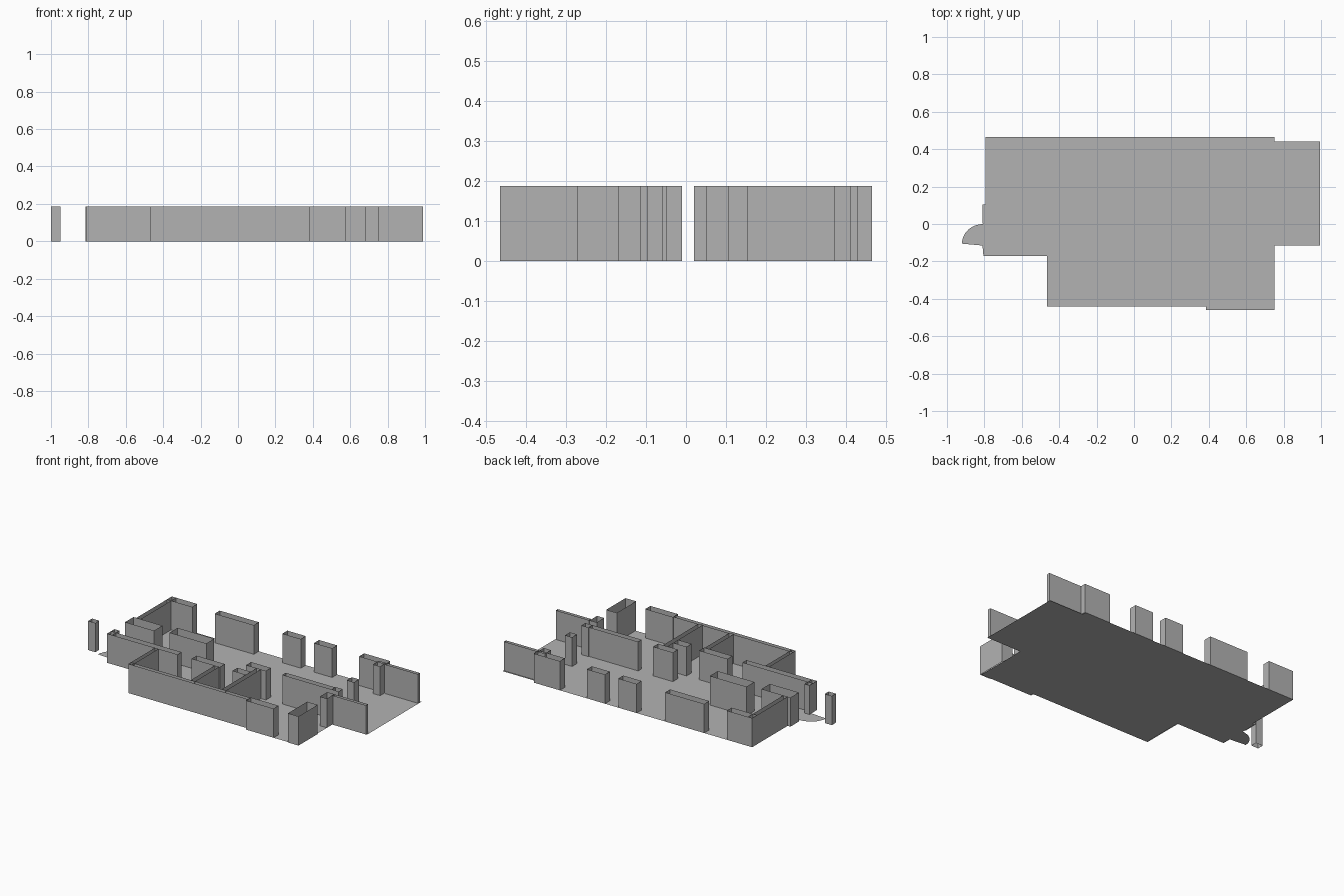
import bpy
import bmesh
import math

old = bpy.data.objects.get("Cube")
if old:
    bpy.data.objects.remove(old, do_unlink=True)

HEIGHT = 0.187

grey = bpy.data.materials.new("plain grey")
grey.use_nodes = True
shade = (0.45, 0.45, 0.45, 1)
grey.diffuse_color = shade
grey.node_tree.nodes["Principled BSDF"].inputs["Base Color"].default_value = shade


def finish(name, bm):
    mesh = bpy.data.meshes.new(name)
    bm.to_mesh(mesh)
    bm.free()
    mesh.materials.append(grey)
    obj = bpy.data.objects.new(name, mesh)
    bpy.context.collection.objects.link(obj)
    return obj


def open_wall(name, x0, x1, y0, y1):
    """Hollow wall block: four upright sides without a cap."""
    bm = bmesh.new()
    corners = [(x0, y0), (x1, y0), (x1, y1), (x0, y1)]
    low = [bm.verts.new((x, y, 0)) for x, y in corners]
    high = [bm.verts.new((x, y, HEIGHT)) for x, y in corners]
    for i in range(len(corners)):
        j = (i + 1) % len(corners)
        bm.faces.new((low[i], low[j], high[j], high[i]))
    return finish(name, bm)


# Floor slab outline, with the rounded door sweep on the right side
sweep = []
for step in range(9):
    angle = math.radians(90 + step * 90 / 8)
    sweep.append((-0.805 + 0.115 * math.cos(angle), -0.105 + 0.105 * math.sin(angle)))
outline = [(-0.795, 0.465), (-0.795, 0.105), (-0.81, 0.105), (-0.81, 0.005)]
outline += sweep
outline += [(-0.81, -0.115), (-0.805, -0.17), (-0.465, -0.17), (-0.465, -0.44),
            (0.385, -0.44), (0.385, -0.46), (0.75, -0.46), (0.75, -0.115),
            (0.995, -0.115), (0.995, 0.44), (0.75, 0.44), (0.75, 0.465)]
bm = bmesh.new()
bm.faces.new([bm.verts.new((x, y, 0)) for x, y in outline])
bmesh.ops.recalc_face_normals(bm, faces=bm.faces)
if bm.faces[:][0].normal.z < 0:
    bmesh.ops.reverse_faces(bm, faces=bm.faces[:])
finish("floor", bm)

# Back row of wall blocks, sharing one depth
back_spans = [(-0.795, -0.615), (-0.455, -0.178), (0.025, 0.155),
              (0.25, 0.378), (0.57, 0.755)]
for number, (x0, x1) in enumerate(back_spans, 1):
    open_wall(f"back_wall_{number}", x0, x1, 0.415, 0.465)

# Row of door posts dividing off the left room
post_spans = [(-0.17, -0.095), (-0.05, -0.01), (0.105, 0.155), (0.37, 0.43)]
for number, (y0, y1) in enumerate(post_spans, 1):
    open_wall(f"left_room_post_{number}", 0.7, 0.75, y0, y1)

# Outer walls
open_wall("left_room_back_wall", 0.755, 0.99, 0.41, 0.43)
open_wall("left_room_front_wall", 0.755, 0.99, -0.115, -0.095)
open_wall("right_wall", -0.795, -0.765, 0.105, 0.465)
open_wall("right_entry_wall", -0.815, -0.61, 0.02, 0.105)
open_wall("right_entry_post", -0.81, -0.775, -0.17, -0.095)
open_wall("detached_post", -1, -0.95, -0.09, -0.05)
open_wall("front_right_wall", -0.81, -0.31, -0.17, -0.13)
open_wall("front_room_side_wall", -0.47, -0.445, -0.44, -0.17)
open_wall("front_wall", -0.47, 0.38, -0.44, -0.415)
open_wall("front_wall_block", 0.38, 0.575, -0.46, -0.41)
open_wall("front_left_corner", 0.68, 0.755, -0.465, -0.27)

# Inner walls and partitions
open_wall("hall_block", -0.52, -0.26, 0.05, 0.13)
open_wall("middle_room_wall", -0.21, -0.01, -0.17, -0.12)
open_wall("right_partition", -0.045, -0.015, -0.42, -0.17)
open_wall("left_partition", 0.175, 0.205, -0.42, -0.06)
open_wall("partition_stub", 0.08, 0.175, -0.17, -0.12)
open_wall("partition_end_block", 0.1, 0.24, -0.06, -0.01)
open_wall("long_inner_wall", 0.35, 0.7, -0.05, -0.015)
